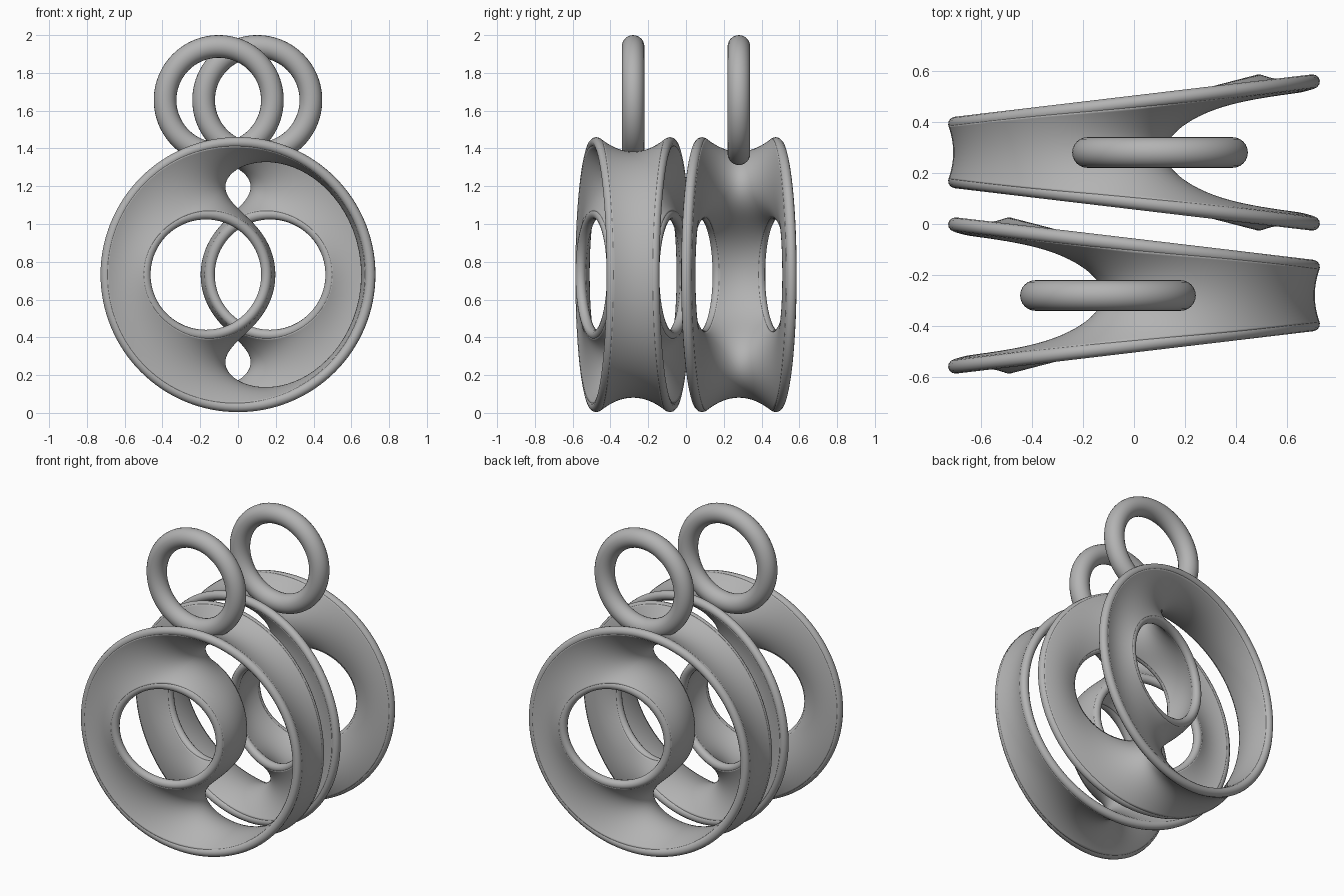
import bpy, bmesh
from math import sin, cos, pi, sqrt, copysign

if "Cube" in bpy.data.objects:
    bpy.data.objects.remove(bpy.data.objects["Cube"])

THICK = 0.056
MID_Z = 0.732
HALF_Y = 0.28       # distance of each pendant from the middle
FULLNESS = 0.86     # how far the sheet opens away from the saddles

metal = bpy.data.materials.new("grey metal")
metal.use_nodes = True
GREY = (0.45, 0.45, 0.45, 1)
metal.diffuse_color = GREY
metal.node_tree.nodes["Principled BSDF"].inputs["Base Color"].default_value = GREY


def place(angle, s, t):
    """Point of the band: s runs front to back, t from the hole to the rim."""
    k = (t + 1) / 2
    x = (1 - k) * (-0.17 + 0.32 * cos(angle)) + k * 0.70 * cos(angle)
    z = (0.32 + 0.38 * k) * sin(angle)
    y = s * (0.195 - 0.083 * cos(angle))
    return (x, y, MID_Z + z)


def section(angle, w):
    """Quarter of the cross-section: a hyperbola that switches axis at a saddle."""
    c = cos(angle)
    a = FULLNESS * (1 - (1 - abs(c)) ** 3)
    if abs(c) < 1e-6:
        a = 0
    v = sqrt(a + (1 - a) * w * w)
    return (w, v) if c > 0 else (v, w)


def saddle_sheet():
    """Sheet that is two bands on one side and two plates on the other."""
    rows, cols = 64, 20
    bm = bmesh.new()
    for up in (1, -1):
        for ss in (1, -1):
            for tt in (1, -1):
                grid = []
                for i in range(rows + 1):
                    u = 2 * i / rows - 1
                    angle = pi / 2 * (1 - copysign(u * u, u))
                    row = []
                    for j in range(cols + 1):
                        s, t = section(angle, j / cols)
                        row.append(bm.verts.new(place(up * angle, ss * s, tt * t)))
                    grid.append(row)
                for i in range(rows):
                    for j in range(cols):
                        bm.faces.new((grid[i][j], grid[i + 1][j],
                                      grid[i + 1][j + 1], grid[i][j + 1]))
    bmesh.ops.remove_doubles(bm, verts=bm.verts, dist=1e-5)
    bmesh.ops.recalc_face_normals(bm, faces=bm.faces)
    for f in bm.faces:
        f.smooth = True
    mesh = bpy.data.meshes.new("saddle_sheet")
    bm.to_mesh(mesh)
    bm.free()
    mesh.materials.append(metal)
    return mesh


def edge_roll(s, t):
    """Rounded lip along one edge of the sheet."""
    n = 128
    curve = bpy.data.curves.new("edge_roll", "CURVE")
    curve.dimensions = "3D"
    curve.bevel_depth = THICK / 2
    curve.bevel_resolution = 4
    line = curve.splines.new("POLY")
    line.points.add(n - 1)
    for i, p in enumerate(line.points):
        p.co = (*place(2 * pi * i / n, s, t), 1)
    line.use_cyclic_u = True
    curve.materials.append(metal)
    return curve


sheet = saddle_sheet()
rolls = {"front_rim": edge_roll(-1, 1), "back_rim": edge_roll(1, 1),
         "front_hole_edge": edge_roll(-1, -1), "back_hole_edge": edge_roll(1, -1)}


def add(name, data, y, turn):
    ob = bpy.data.objects.new(name, data)
    ob.location.y = y
    ob.rotation_euler.z = turn
    bpy.context.collection.objects.link(ob)
    return ob


# Two equal pendants, the rear one turned half round
for label, y, turn, side in (("front", -HALF_Y, 0, -1), ("rear", HALF_Y, pi, 1)):
    body = add(label + "_pendant_sheet", sheet, y, turn)
    solid = body.modifiers.new("thickness", "SOLIDIFY")
    solid.thickness = THICK
    solid.offset = 0
    for part, data in rolls.items():
        add(label + "_pendant_" + part, data, y, turn)

    # Hanging ring on top
    bpy.ops.mesh.primitive_torus_add(
        major_radius=0.284, minor_radius=0.06, major_segments=96, minor_segments=24,
        location=(side * 0.102, y, 1.656), rotation=(pi / 2, 0, 0))
    ring = bpy.context.object
    ring.name = label + "_hanging_ring"
    ring.data.materials.append(metal)
    bpy.ops.object.shade_smooth()
